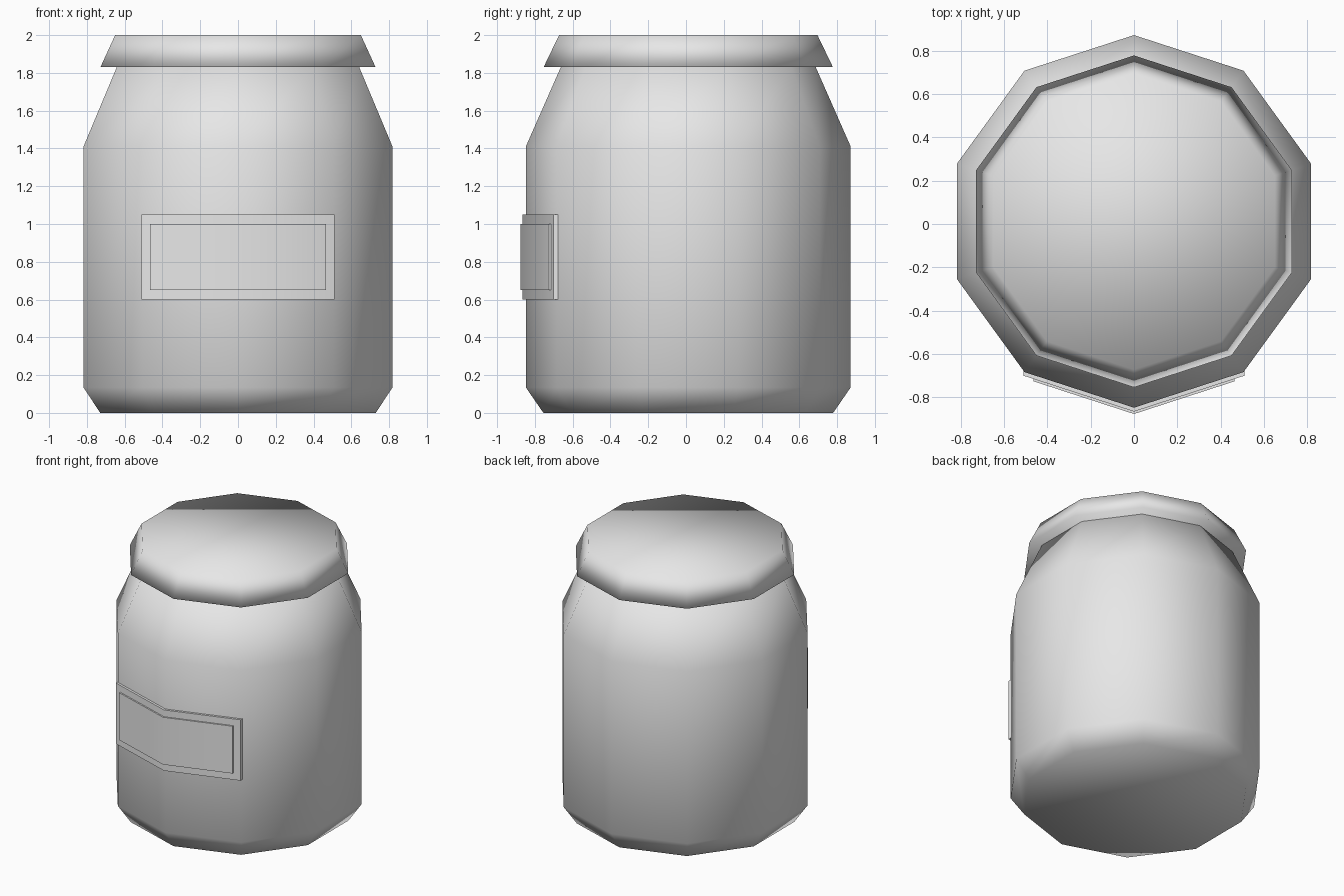
import bpy, bmesh, math

cube = bpy.data.objects.get("Cube")
if cube:
    bpy.data.objects.remove(cube, do_unlink=True)

SIDES = 10
CENTRE_Y = 0.012

grey = bpy.data.materials.new("light_grey")
grey.use_nodes = True
grey.diffuse_color = (0.8, 0.8, 0.8, 1)
grey.node_tree.nodes["Principled BSDF"].inputs["Base Color"].default_value = (0.8, 0.8, 0.8, 1)


def finish(name, bm):
    """Turn a bmesh into a smooth-shaded object."""
    bmesh.ops.recalc_face_normals(bm, faces=bm.faces[:])
    for face in bm.faces:
        face.smooth = True
    mesh = bpy.data.meshes.new(name)
    bm.to_mesh(mesh)
    bm.free()
    mesh.materials.append(grey)
    obj = bpy.data.objects.new(name, mesh)
    bpy.context.collection.objects.link(obj)
    return obj


def turned(name, profile):
    """Closed ten-sided solid from (radius, height) rings."""
    bm = bmesh.new()
    rings = []
    for radius, z in profile:
        ring = []
        for i in range(SIDES):
            a = math.tau * i / SIDES - math.pi / 2
            ring.append(bm.verts.new((radius * math.cos(a), CENTRE_Y + radius * math.sin(a), z)))
        rings.append(ring)
    for low, high in zip(rings, rings[1:]):
        for i in range(SIDES):
            j = (i + 1) % SIDES
            bm.faces.new((low[i], low[j], high[j], high[i]))
    bm.faces.new(rings[0])
    bm.faces.new(rings[-1])
    return finish(name, bm)


def folded_plate(name, half_width, front_y, z0, z1, depth):
    """Plate folded at its middle to wrap the front corner of the jar."""
    end_y = front_y + half_width * math.tan(math.pi / SIDES)
    path = [(-half_width, end_y), (0, front_y), (half_width, end_y)]
    bm = bmesh.new()
    front = [[bm.verts.new((x, y, z)) for x, y in path] for z in (z0, z1)]
    faces = [bm.faces.new((front[0][i], front[0][i + 1], front[1][i + 1], front[1][i]))
             for i in range(2)]
    back = bmesh.ops.extrude_face_region(bm, geom=faces, use_keep_orig=True)
    verts = [v for v in back["geom"] if isinstance(v, bmesh.types.BMVert)]
    bmesh.ops.translate(bm, verts=verts, vec=(0, depth, 0))
    obj = finish(name, bm)
    bpy.ops.object.select_all(action="DESELECT")
    obj.select_set(True)
    bpy.context.view_layer.objects.active = obj
    bpy.ops.object.shade_smooth_by_angle(angle=math.radians(50))
    return obj


# Jar body with chamfered foot and sloping shoulder
turned("jar_body", [(0.767, 0), (0.86, 0.135), (0.86, 1.41), (0.675, 1.83)])

# Flared lid
turned("lid", [(0.766, 1.83), (0.684, 2.0)])

# Label backing and its raised panel
folded_plate("label_backing", 0.51, -0.866, 0.60, 1.05, 0.03)
folded_plate("label_panel", 0.465, -0.877, 0.65, 1.0, 0.02)
